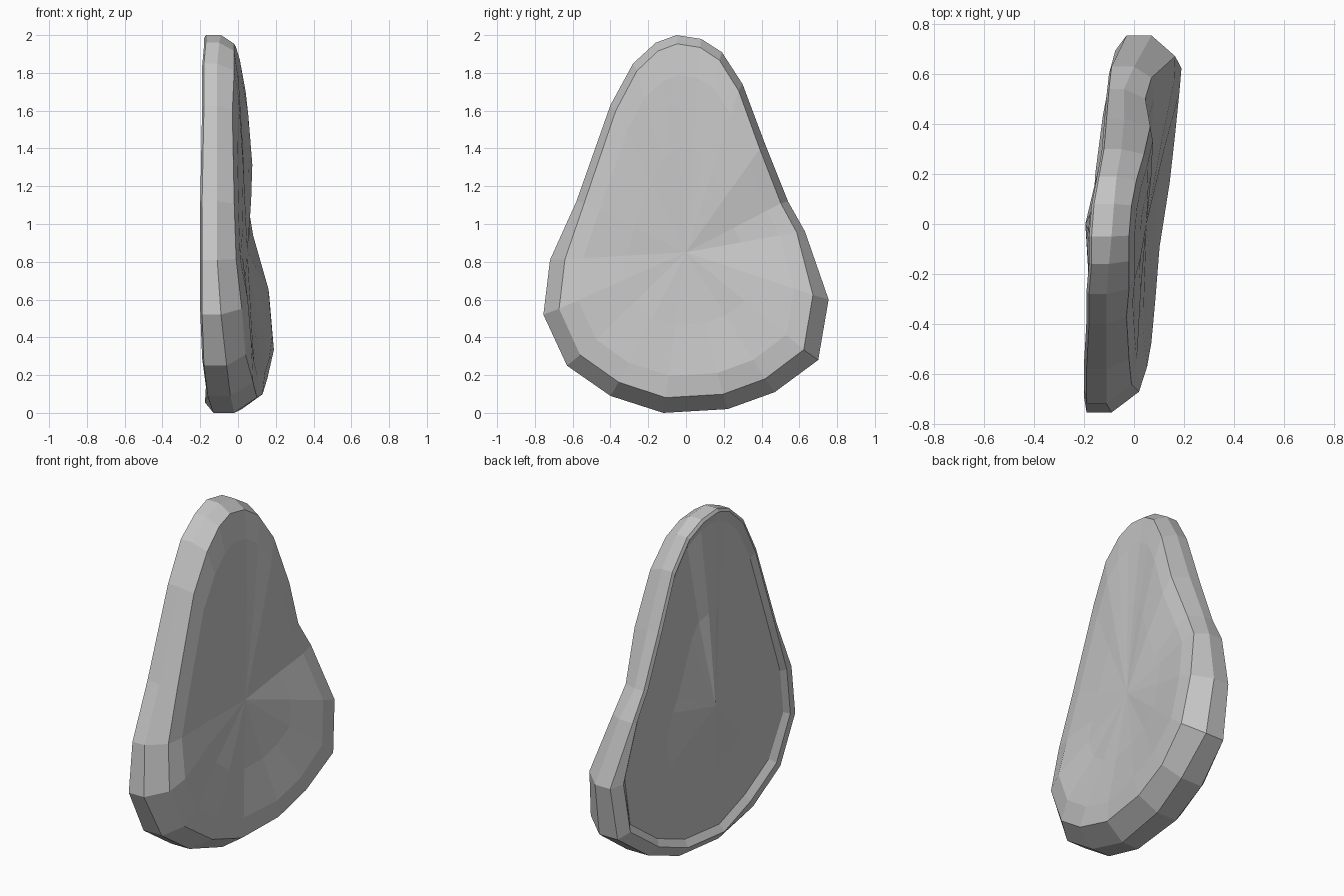
import bpy
import bmesh

default_cube = bpy.data.objects.get("Cube")
if default_cube:
    bpy.data.objects.remove(default_cube, do_unlink=True)

# Rim stations in hundredths: y, z, then x of rear edge, front edge and front crease
STATIONS = [
    (-5, 200, -17, -9, -2), (8, 198, -16, -8, -1), (19, 191, -14, -7, 1),
    (30, 174, -12, -5, 4), (42, 142, -11, -4, 6.5), (54, 112, -10, -4, 4.5),
    (63, 96, -9, 0, 7), (75.5, 60, -3, 7, 16.5), (70, 28, -4, 8, 19),
    (47, 11, -8, 6, 15.5), (22, 2, -11, 2, 13), (-12, 0, -13, -2, 10),
    (-40, 9, -16, -4, 8), (-63, 25, -18, -6, 4), (-75.5, 52, -19, -9, 2),
    (-72, 81, -19, -11, -1), (-58, 112, -19, -11, -2), (-40, 163, -18, -11, -3),
    (-28, 185, -18, -11, -2), (-16, 196, -17, -10, -2),
]
rim = [[value / 100 for value in station] for station in STATIONS]
MIDDLE = 0.85


def inset(y, z, upper, lower):
    """Pull a rim point inward to the edge of a broad face."""
    if z > MIDDLE:
        return y * upper, MIDDLE + (z - MIDDLE) * (upper + 0.03)
    return y * lower, MIDDLE + (z - MIDDLE) * (lower + 0.015)


def shrink(loop, factor, centre_x, bulge):
    """Ring inside a broad face, blended toward the face centre."""
    return [(centre_x + (x - centre_x) * factor + bulge(y, z),
             y * factor, MIDDLE + (z - MIDDLE) * factor) for x, y, z in loop]


def front_lip(y, z):
    # Rounded shoulder, fullest at the foot and low on the front edge
    if z < 0.25:
        return 0.025 if y > 0.15 else 0.01
    return 0.028 if z < 0.7 and y < 0 else 0.013


def front_dome(y, z):
    # Slightly domed above, hollow below
    return 0.012 if z > 1.05 else 0.004


def rear_lip(y, z):
    # Step down inside the raised rear rim, deepest along the foot
    return 0.03 if z < 0.32 else 0.022


def rear_ridge(y, z):
    # Upright ridge in the middle of the sunken rear face
    return 0.005 if abs(y) < 0.15 and z > MIDDLE else 0.024


# Closed loops from the rear face to the front face
rear_crease, front_crease = [], []
for y, z, rear_x, front_x, crease_x in rim:
    step = 0.045 if z < 0.65 and y > -0.3 else 0.01
    rear_crease.append((rear_x - step, *inset(y, z, 0.955, 0.92)))
    front_crease.append((crease_x, *inset(y, z, 0.93, 0.89)))
rear_edge = [(s[2], s[0], s[1]) for s in rim]
front_edge = [(s[3], s[0], s[1]) for s in rim]

REAR_X, FRONT_X = -0.195, 0.05
loops = [
    shrink(rear_crease, 0.5, REAR_X, rear_ridge),
    shrink(rear_crease, 0.95, REAR_X, rear_lip),
    rear_crease, rear_edge, front_edge, front_crease,
    shrink(front_crease, 0.85, FRONT_X, front_lip),
    shrink(front_crease, 0.5, FRONT_X, front_dome),
]

# Skin the loops and close both faces with fans
bm = bmesh.new()
rings = [[bm.verts.new(point) for point in loop] for loop in loops]
count = len(rim)
for lower, upper in zip(rings, rings[1:]):
    for i in range(count):
        j = (i + 1) % count
        bm.faces.new((lower[i], lower[j], upper[j], upper[i]))
for ring, x in ((rings[0], REAR_X), (rings[-1], FRONT_X)):
    centre = bm.verts.new((x, 0, MIDDLE))
    for i in range(count):
        bm.faces.new((ring[i], ring[(i + 1) % count], centre))
bmesh.ops.recalc_face_normals(bm, faces=bm.faces)

mesh = bpy.data.meshes.new("stone_slab")
bm.to_mesh(mesh)
bm.free()
slab = bpy.data.objects.new("stone_slab", mesh)
bpy.context.collection.objects.link(slab)

# Plain grey stone
stone = bpy.data.materials.new("grey_stone")
stone.use_nodes = True
colour = (0.56, 0.56, 0.56, 1)
stone.diffuse_color = colour
stone.node_tree.nodes["Principled BSDF"].inputs["Base Color"].default_value = colour
mesh.materials.append(stone)
